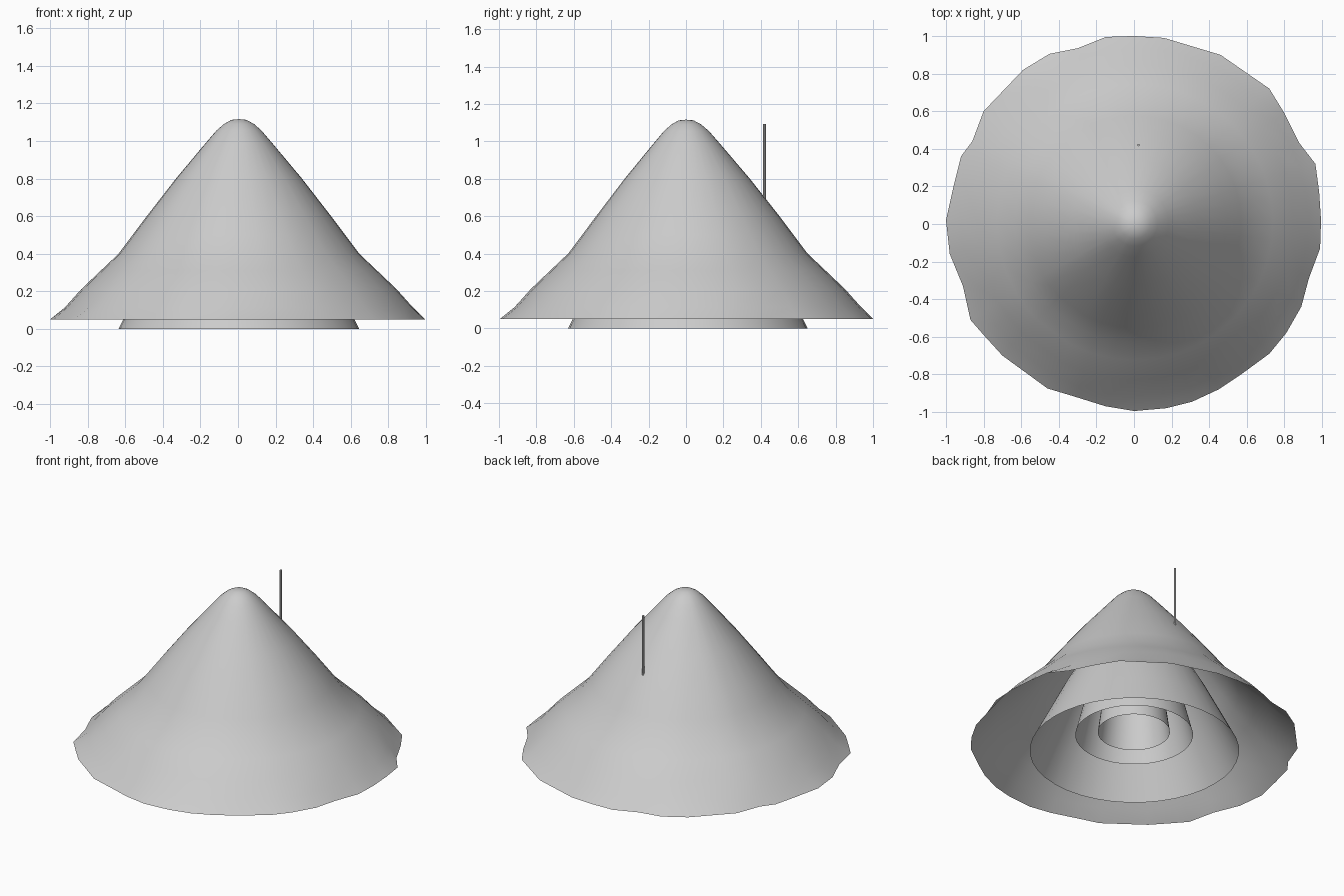
import bpy, bmesh, math

if "Cube" in bpy.data.objects:
    bpy.data.objects.remove(bpy.data.objects["Cube"])

SEG = 40
CX, CY = 0.005, 0.01

# uneven rim outline of the outer shell (x, y), counter-clockwise
RIM = [(.985, .17), (.965, .32), (.88, .43), (.80, .59), (.72, .72), (.59, .81), (.46, .90),
       (.31, .945), (.16, .99), (0, 1), (-.15, .995), (-.30, .935), (-.45, .905), (-.59, .82),
       (-.80, .60), (-.86, .44), (-.92, .36), (-.96, .2), (-1, .02), (-.98, -.16), (-.91, -.33),
       (-.87, -.51), (-.80, -.59), (-.70, -.70), (-.46, -.875), (-.31, -.92), (-.15, -.97),
       (0, -.995), (.17, -.98), (.31, -.945), (.45, -.88), (.57, -.80), (.72, -.69),
       (.81, -.58), (.89, -.44), (.93, -.29), (.99, -.13), (.995, .02)]


def shell(name, profile, rim=None, rim_z=0.0):
    """Open-bottomed surface of revolution, profile runs from bottom to top."""
    bm = bmesh.new()
    rings = []
    if rim:
        rings.append([bm.verts.new((x, y, rim_z)) for x, y in rim])
    n = len(rim) if rim else SEG
    for r, z in profile:
        ring = []
        for i in range(n):
            a = math.atan2(rim[i][1], rim[i][0]) if rim else 2 * math.pi * i / n
            ring.append(bm.verts.new((CX + r * math.cos(a), CY * min(1, r * 2) + r * math.sin(a), z)))
        rings.append(ring)
    for lo, hi in zip(rings, rings[1:]):
        for i in range(n):
            j = (i + 1) % n
            bm.faces.new((lo[i], lo[j], hi[j], hi[i]))
    tip = bm.verts.new((CX, 0, profile[-1][1] + 0.004))
    for i in range(n):
        bm.faces.new((rings[-1][i], rings[-1][(i + 1) % n], tip))
    for f in bm.faces:
        f.smooth = True
    me = bpy.data.meshes.new(name)
    bm.to_mesh(me)
    bm.free()
    ob = bpy.data.objects.new(name, me)
    bpy.context.collection.objects.link(ob)
    return ob


# outer cone with flared skirt
shell("outer_cone", [(.925, .115), (.84, .21), (.735, .31), (.64, .40), (.565, .50), (.49, .60),
                     (.335, .80), (.18, .985), (.12, 1.055), (.08, 1.09), (.04, 1.112)],
      RIM, 0.05)

# nested inner shells, each with an open bottom
shell("second_shell", [(.64, 0), (.54, .2), (.44, .4), (.33, .6), (.22, .8), (.12, .98), (.05, 1.06)])
shell("third_shell", [(.36, .11), (.30, .35), (.23, .6), (.15, .83), (.08, .97), (.03, 1.02)])
shell("inner_tube", [(.22, .13), (.19, .35), (.15, .58), (.10, .78), (.05, .92), (.02, .96)])

# thin upright rod standing on the back slope
bpy.ops.mesh.primitive_cylinder_add(vertices=8, radius=0.007, depth=0.43, location=(0.025, 0.42, 0.877))
bpy.context.object.name = "thin_rod"
